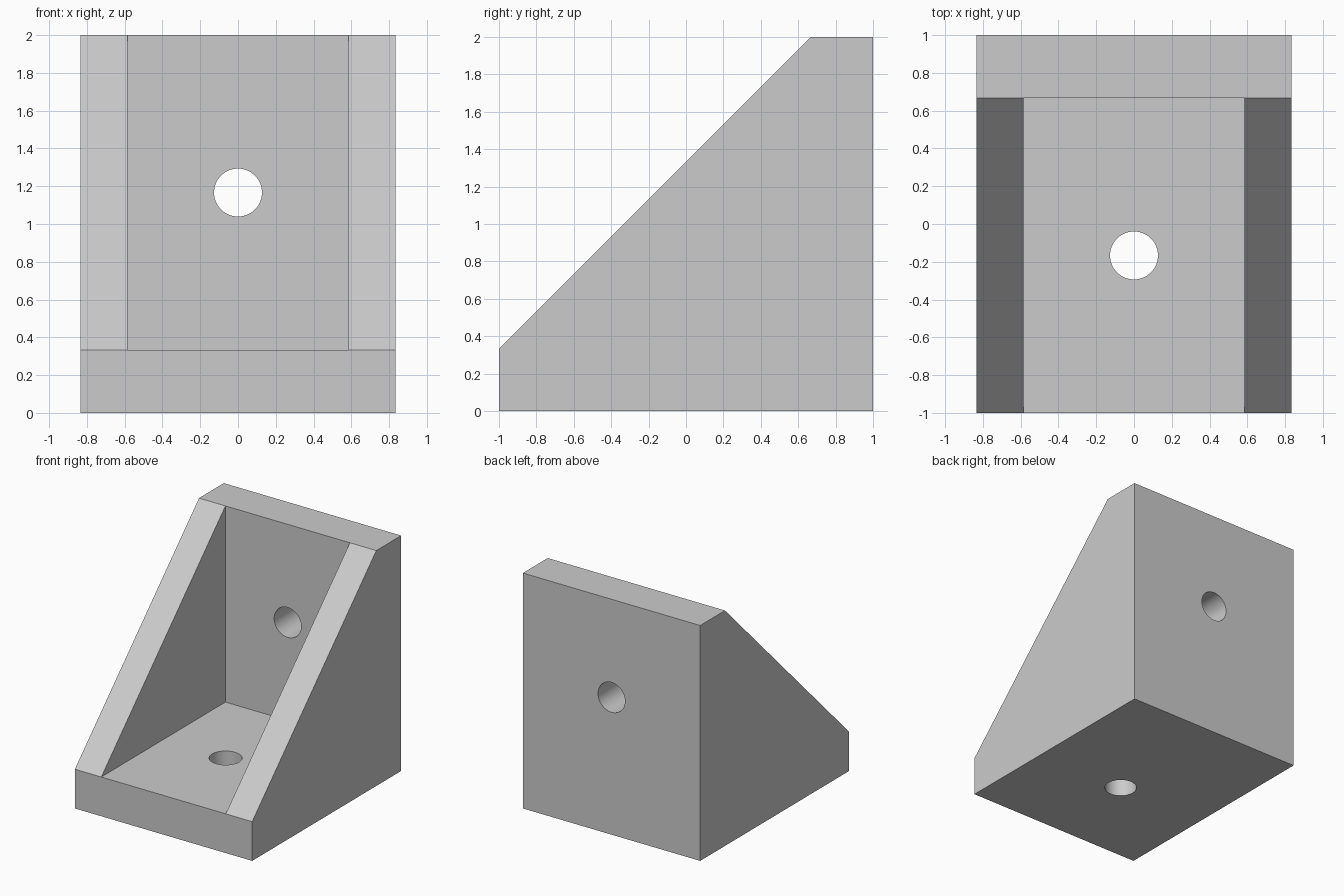
import bpy
import bmesh
import math
from mathutils import Matrix

cube = bpy.data.objects.get("Cube")
if cube:
    bpy.data.objects.remove(cube, do_unlink=True)

HALF_WIDTH = 5 / 6      # outer half width
INNER = 0.585           # half width between the side gussets
WALL = 1 / 3            # thickness of base and back plates
HOLE_RADIUS = 0.127

grey = bpy.data.materials.new("light grey")
grey.use_nodes = True
grey.diffuse_color = (0.6, 0.6, 0.6, 1)
grey.node_tree.nodes["Principled BSDF"].inputs["Base Color"].default_value = (0.6, 0.6, 0.6, 1)


def add_object(name, bm):
    bmesh.ops.recalc_face_normals(bm, faces=bm.faces)
    mesh = bpy.data.meshes.new(name)
    bm.to_mesh(mesh)
    bm.free()
    mesh.materials.append(grey)
    obj = bpy.data.objects.new(name, mesh)
    bpy.context.collection.objects.link(obj)
    return obj


def prism(name, profile, half_width):
    """Extrude a (y, z) profile symmetrically along x."""
    bm = bmesh.new()
    face = bm.faces.new([bm.verts.new((-half_width, y, z)) for y, z in profile])
    side = bmesh.ops.extrude_face_region(bm, geom=[face])["geom"]
    verts = [v for v in side if isinstance(v, bmesh.types.BMVert)]
    bmesh.ops.translate(bm, verts=verts, vec=(2 * half_width, 0, 0))
    return add_object(name, bm)


def drill(name, centre, tilt):
    """Cylinder used to cut a screw hole."""
    bm = bmesh.new()
    place = Matrix.Translation(centre) @ Matrix.Rotation(tilt, 4, "X")
    bmesh.ops.create_cone(bm, cap_ends=True, segments=64, radius1=HOLE_RADIUS,
                          radius2=HOLE_RADIUS, depth=0.6, matrix=place)
    return add_object(name, bm)


# Solid wedge-shaped bracket body
bracket = prism("corner_bracket",
                [(-1, 0), (1, 0), (1, 2), (1 - WALL, 2), (-1, WALL)], HALF_WIDTH)

# Pocket between the gussets, and one screw hole in each plate
cutters = [
    prism("pocket_cutter",
          [(-1.5, WALL), (1 - WALL, WALL), (1 - WALL, 2.5), (-1.5, 2.5)], INNER),
    drill("base_hole_cutter", (0, -1 / 6, WALL / 2), 0),
    drill("back_hole_cutter", (0, 1 - WALL / 2, 7 / 6), math.pi / 2),
]

bpy.ops.object.select_all(action="DESELECT")
bracket.select_set(True)
bpy.context.view_layer.objects.active = bracket
for cutter in cutters:
    cutter.hide_render = True
    cut = bracket.modifiers.new(cutter.name, "BOOLEAN")
    cut.operation = "DIFFERENCE"
    cut.solver = "EXACT"
    cut.object = cutter
    bpy.ops.object.modifier_apply(modifier=cut.name)
    bpy.data.objects.remove(cutter, do_unlink=True)

# Round hole walls, crisp plate edges
bpy.ops.object.shade_smooth_by_angle(angle=math.radians(30))
